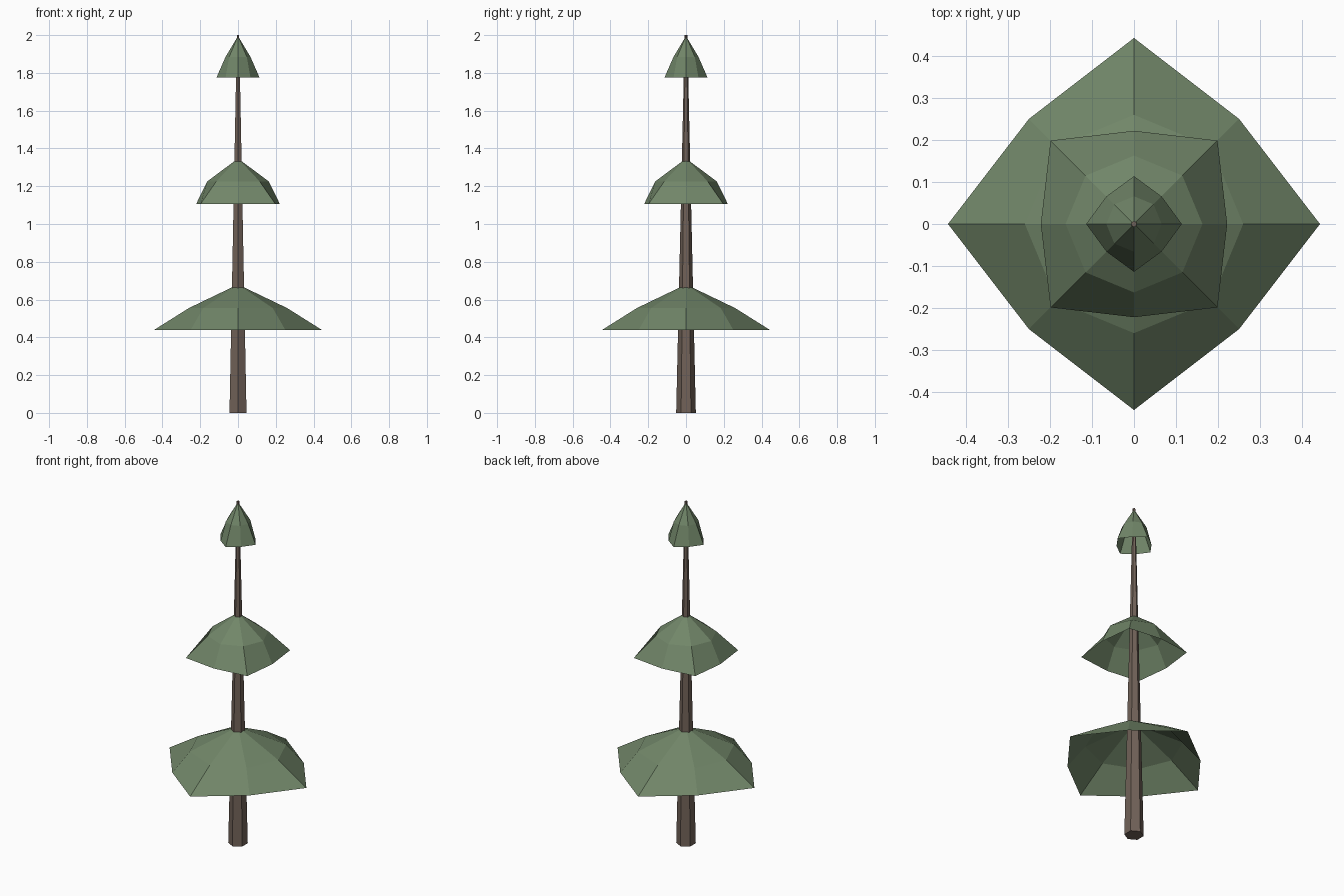
import bpy, bmesh, math

if "Cube" in bpy.data.objects:
    bpy.data.objects.remove(bpy.data.objects["Cube"])


def material(name, rgb):
    m = bpy.data.materials.new(name)
    m.diffuse_color = (*rgb, 1)
    m.use_nodes = True
    m.node_tree.nodes["Principled BSDF"].inputs["Base Color"].default_value = m.diffuse_color
    return m


GREEN = material("pine green", (0.165, 0.238, 0.140))
BROWN = material("bark brown", (0.165, 0.122, 0.098))


def finish(bm, name, mat):
    mesh = bpy.data.meshes.new(name)
    bm.to_mesh(mesh)
    bm.free()
    mesh.materials.append(mat)
    obj = bpy.data.objects.new(name, mesh)
    bpy.context.collection.objects.link(obj)
    return obj


def ring(bm, z, r_axis, r_diag):
    """Eight points whose radius alternates between the axes and the diagonals."""
    pts = []
    for i in range(8):
        r = r_diag if i % 2 else r_axis
        a = i * math.pi / 4
        pts.append(bm.verts.new((r * math.cos(a), r * math.sin(a), z)))
    return pts


def canopy(name, z_top, z_mid, r_mid, z_rim, r_axis, r_diag):
    """Open, eight-sided skirt of foliage."""
    bm = bmesh.new()
    apex = bm.verts.new((0, 0, z_top))
    mid = ring(bm, z_mid, r_mid, r_mid)
    rim = ring(bm, z_rim, r_axis, r_diag)
    for i in range(8):
        j = (i + 1) % 8
        bm.faces.new((apex, mid[i], mid[j]))
        bm.faces.new((mid[i], rim[i], rim[j], mid[j]))
    return finish(bm, name, GREEN)


# Three foliage tiers
canopy("lower_canopy", 0.68, 0.555, 0.26, 0.44, 0.443, 0.354)
canopy("middle_canopy", 1.347, 1.225, 0.163, 1.105, 0.222, 0.281)
canopy("top_canopy", 1.995, 1.885, 0.066, 1.775, 0.114, 0.093)

# Tapered six-sided trunk with a corner facing front and back
bm = bmesh.new()
bmesh.ops.create_cone(bm, cap_ends=True, segments=6, radius1=0.052,
                      radius2=0.007, depth=2.0)
if abs(max(v.co.y for v in bm.verts) - 0.052) > 0.001:
    for v in bm.verts:
        v.co.x, v.co.y = -v.co.y, v.co.x
bmesh.ops.translate(bm, verts=bm.verts, vec=(0, 0, 1.0))
finish(bm, "trunk", BROWN)
